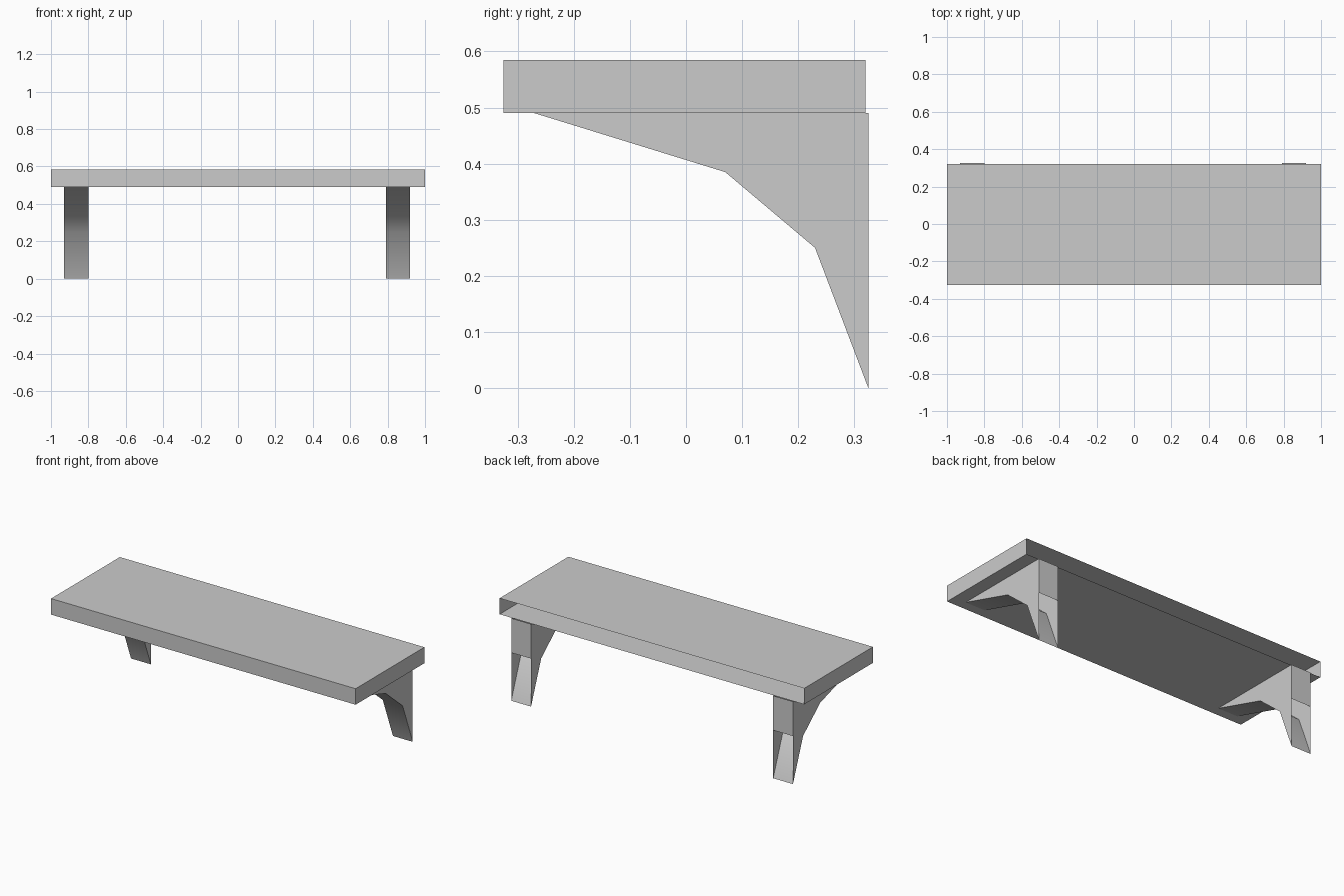
import bpy
import bmesh
import math

cube = bpy.data.objects.get("Cube")
if cube:
    bpy.data.objects.remove(cube, do_unlink=True)

# One flat grey for everything
grey = bpy.data.materials.new("plain grey")
grey.use_nodes = True
grey.diffuse_color = (0.6, 0.6, 0.6, 1)
grey.node_tree.nodes["Principled BSDF"].inputs["Base Color"].default_value = grey.diffuse_color

BOARD_BOTTOM, BOARD_TOP = 0.49, 0.585


def finish(bm, name):
    mesh = bpy.data.meshes.new(name)
    bm.to_mesh(mesh)
    bm.free()
    mesh.materials.append(grey)
    obj = bpy.data.objects.new(name, mesh)
    bpy.context.collection.objects.link(obj)
    return obj


# Board: thin shell, open along the wall side
bm = bmesh.new()
bmesh.ops.create_cube(bm, size=1)
wall_faces = [f for f in bm.faces if f.normal.y > 0.9]
bmesh.ops.delete(bm, geom=wall_faces, context='FACES')
for v in bm.verts:
    v.co.x *= 2
    v.co.y = 0.32 if v.co.y > 0 else -0.325
    v.co.z = BOARD_TOP if v.co.z > 0 else BOARD_BOTTOM
finish(bm, "shelf_board")

# Bracket outline (y, z): curved front edge downwards, then up the wall side
OUTLINE = [(-0.27, BOARD_BOTTOM), (0.07, 0.385), (0.23, 0.25),
           (0.325, 0.0), (0.325, 0.285), (0.325, BOARD_BOTTOM)]
OPEN_STRIPS = {3, 5}   # lower wall side and the top stay open


def bracket(name, x_min, x_max):
    bm = bmesh.new()
    near = [bm.verts.new((x_min, y, z)) for y, z in OUTLINE]
    far = [bm.verts.new((x_max, y, z)) for y, z in OUTLINE]
    bm.faces.new(near)
    bm.faces.new(far[::-1])
    count = len(OUTLINE)
    for i in range(count):
        if i not in OPEN_STRIPS:
            j = (i + 1) % count
            bm.faces.new((near[j], near[i], far[i], far[j]))
    # Orient every face away from a point inside the bracket
    bm.normal_update()
    centre = ((x_min + x_max) / 2, 0.22, 0.38)
    for f in bm.faces:
        offset = f.verts[0].co.copy()
        offset.x -= centre[0]
        offset.y -= centre[1]
        offset.z -= centre[2]
        if f.normal.dot(offset) < 0:
            f.normal_flip()
    obj = finish(bm, name)
    bpy.ops.object.select_all(action='DESELECT')
    obj.select_set(True)
    bpy.context.view_layer.objects.active = obj
    bpy.ops.object.shade_smooth_by_angle(angle=math.radians(35))


bracket("right_bracket", -0.93, -0.80)
bracket("left_bracket", 0.79, 0.92)
